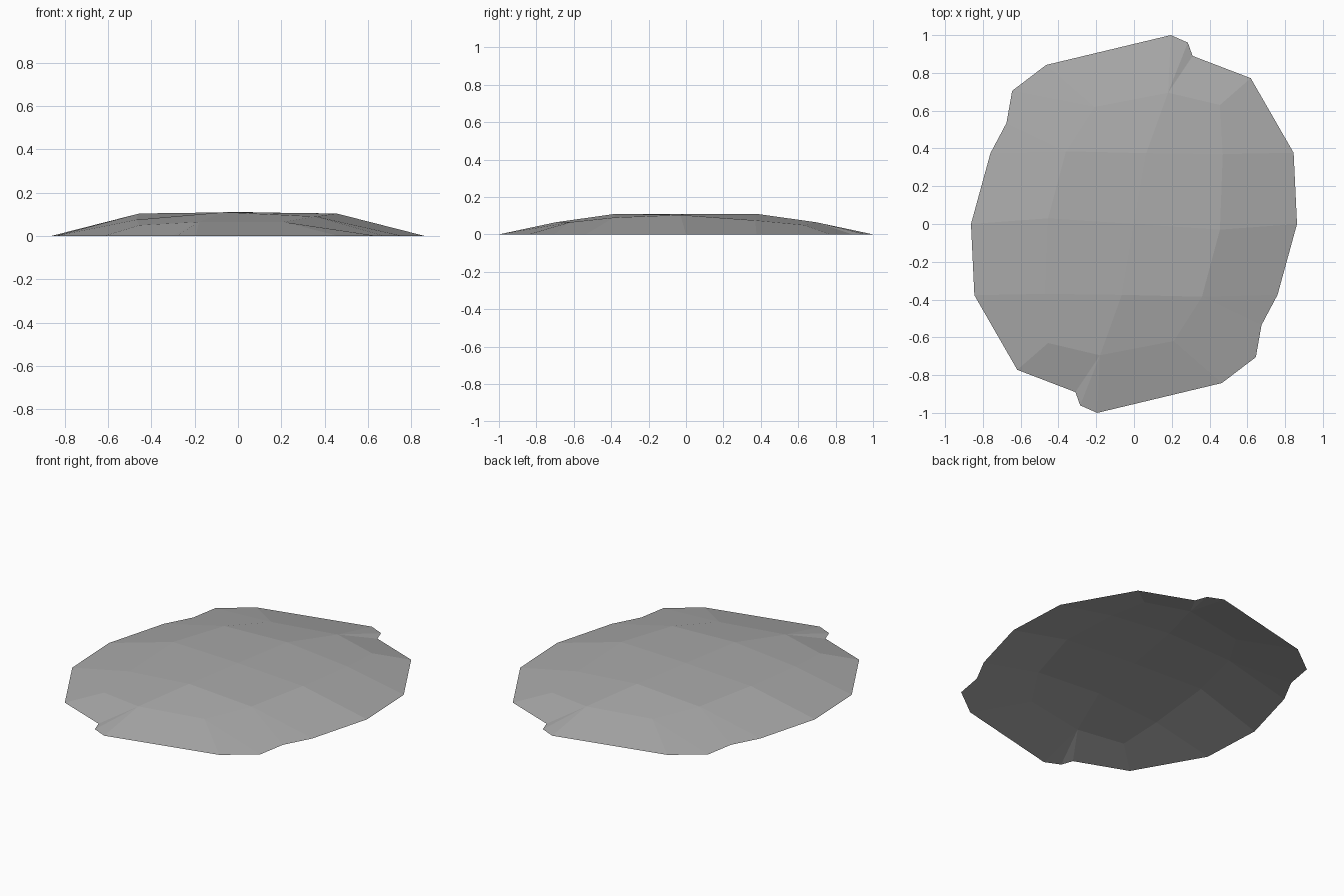
import bpy, bmesh
from math import pi
from mathutils import Matrix

cube = bpy.data.objects.get("Cube")
if cube:
    bpy.data.objects.remove(cube)

stone = bpy.data.materials.new("stone_grey")
stone.use_nodes = True
grey = (0.40, 0.40, 0.40, 1)
stone.diffuse_color = grey
stone.node_tree.nodes["Principled BSDF"].inputs["Base Color"].default_value = grey

bm = bmesh.new()

# Back half of the mound: middle row, inner row, outer row
middle = [(-.863, 0, 0), (-.455, .03, .104), (0, 0, .11), (.455, -.03, .104), (.863, 0, 0)]
inner = [(-.76, .375, 0), (-.36, .385, .09), (.065, .375, .11), (.47, .37, .075), (.845, .377, 0)]
outer = [(-.21, .62, .065), (.18, .695, .065), (.455, .63, .05), (.618, .772, 0)]
rim = [(-.675, .535, 0), (-.645, .705, 0), (-.465, .842, 0),
       (.195, 1, 0), (.285, .96, 0), (.31, .89, 0)]
middle, inner, outer, rim = [[bm.verts.new(p) for p in row]
                             for row in (middle, inner, outer, rim)]

# Quads between the middle and inner rows
for i in range(4):
    bm.faces.new((middle[i], middle[i + 1], inner[i + 1], inner[i]))
# Quads between the inner and outer rows
for i in range(3):
    bm.faces.new((inner[i + 1], inner[i + 2], outer[i + 1], outer[i]))
# Worn corner
bm.faces.new((inner[0], inner[1], rim[0]))
bm.faces.new((rim[0], inner[1], outer[0], rim[1]))
bm.faces.new((rim[1], outer[0], rim[2]))
# Back slope with the small notch
bm.faces.new((outer[0], outer[1], rim[3], rim[2]))
bm.faces.new((outer[1], rim[4], rim[3]))
bm.faces.new((outer[1], rim[5], rim[4]))
bm.faces.new((outer[1], outer[2], outer[3], rim[5]))

# The front half is the back half turned half a circle
copy = bmesh.ops.duplicate(bm, geom=bm.verts[:] + bm.edges[:] + bm.faces[:])
turned = [g for g in copy["geom"] if isinstance(g, bmesh.types.BMVert)]
bmesh.ops.rotate(bm, verts=turned, cent=(0, 0, 0), matrix=Matrix.Rotation(pi, 3, 'Z'))
bmesh.ops.remove_doubles(bm, verts=bm.verts[:], dist=0.001)

mesh = bpy.data.meshes.new("rock_mound")
bm.to_mesh(mesh)
bm.free()
mesh.materials.append(stone)
mound = bpy.data.objects.new("rock_mound", mesh)
bpy.context.collection.objects.link(mound)
